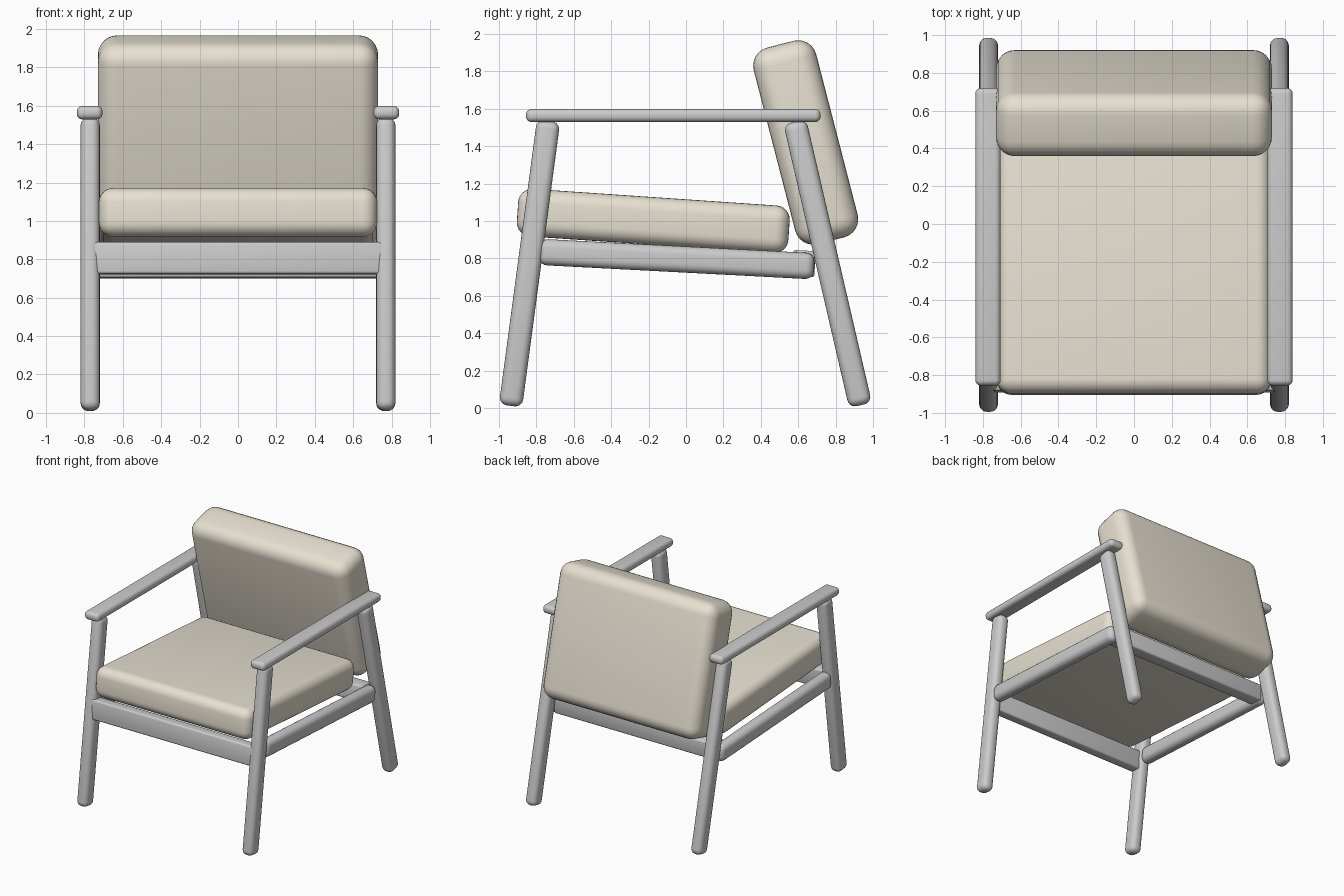
import bpy, math
from mathutils import Vector

if "Cube" in bpy.data.objects:
    bpy.data.objects.remove(bpy.data.objects["Cube"])

fabric = bpy.data.materials.new("cushion_fabric")
fabric.diffuse_color = (0.80, 0.75, 0.64, 1)
fabric.use_nodes = True
fabric.node_tree.nodes["Principled BSDF"].inputs["Base Color"].default_value = fabric.diffuse_color


def block(name, size, loc, tilt=0.0, bevel=0.03, segments=5, mat=None):
    """Rounded box, tilted about the x axis."""
    bpy.ops.mesh.primitive_cube_add(size=1, location=loc, rotation=(tilt, 0, 0))
    ob = bpy.context.object
    ob.name = name
    ob.scale = size
    bpy.ops.object.transform_apply(location=False, rotation=False, scale=True)
    mod = ob.modifiers.new("round", 'BEVEL')
    mod.width = bevel
    mod.segments = segments
    mod.limit_method = 'NONE'
    bpy.ops.object.modifier_apply(modifier=mod.name)
    bpy.ops.object.shade_smooth_by_angle(angle=math.radians(35))
    if mat:
        ob.data.materials.append(mat)
    return ob


def bar(name, x, start, end, width, depth, bevel):
    """Rounded bar running between two (y, z) points."""
    a, b = Vector(start), Vector(end)
    d, mid = b - a, (a + b) / 2
    tilt = math.atan2(-d.x, d.y)
    return block(name, (width, depth, d.length), (x, mid.x, mid.y), tilt, bevel)


# legs, arms and side rails, once per side
for side, s in (("left", -1), ("right", 1)):
    x = 0.77 * s
    bar(f"front_leg_{side}", x, (-0.938, 0.012), (-0.735, 1.535), 0.10, 0.125, 0.042)
    bar(f"rear_leg_{side}", x, (0.933, 0.015), (0.582, 1.53), 0.10, 0.125, 0.042)
    block(f"armrest_{side}", (0.134, 1.575, 0.07), (0.773 * s, -0.068, 1.564), bevel=0.03)
    bar(f"side_rail_{side}", x, (-0.785, 0.835), (0.685, 0.758), 0.10, 0.14, 0.045)

# cross rails under the seat
seat_tilt = math.radians(-3.4)
block("front_rail", (1.53, 0.09, 0.165), (0, -0.842, 0.805), seat_tilt, 0.014, 3)
block("back_rail", (1.50, 0.12, 0.14), (0, 0.63, 0.772), seat_tilt, 0.014, 3)

# cushions
block("seat_cushion", (1.45, 1.455, 0.255), (0, -0.175, 1.0), math.radians(-3.9), 0.075, 6, fabric)
block("back_cushion", (1.46, 0.345, 1.085), (0, 0.64, 1.42), math.radians(14.5), 0.10, 6, fabric)
